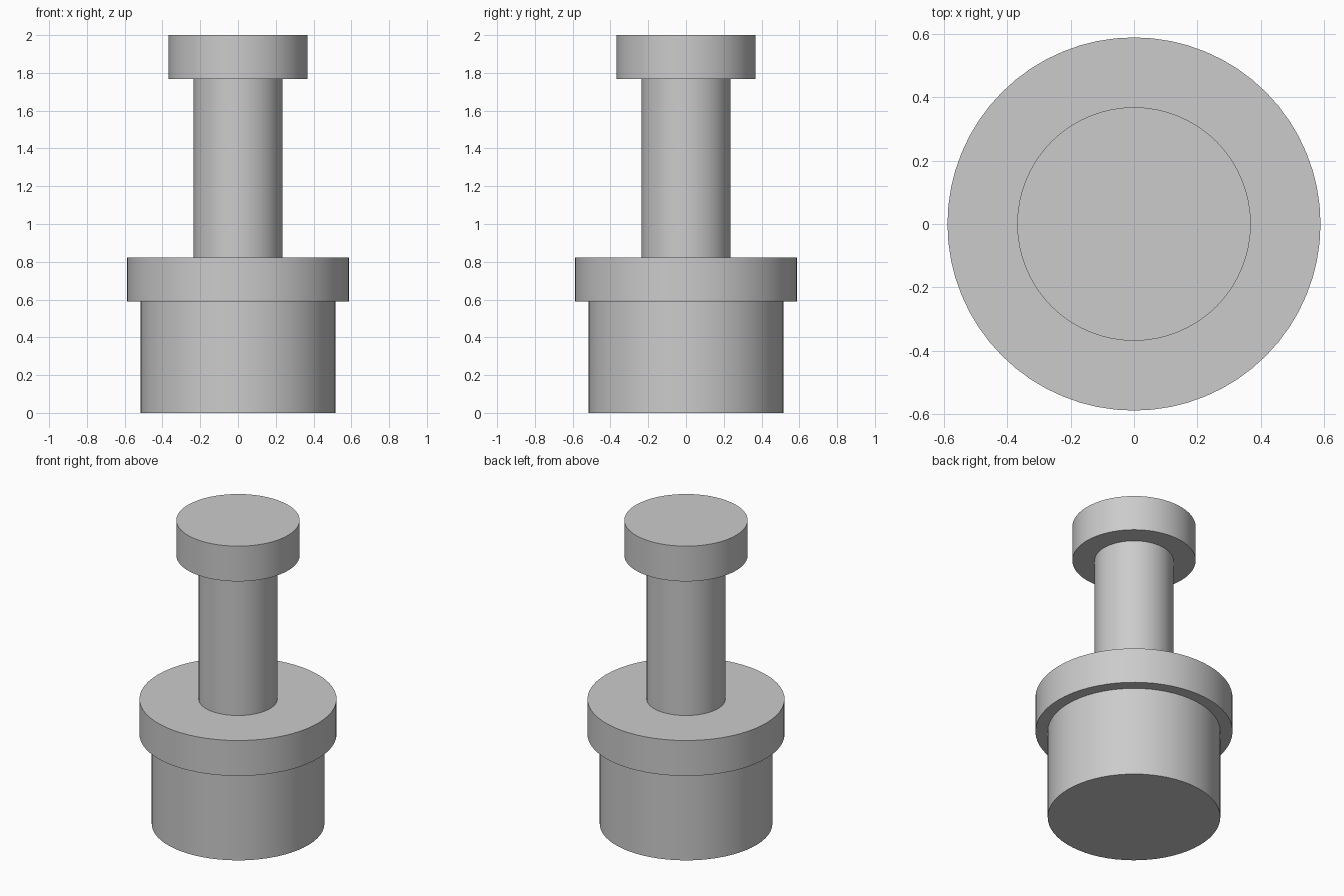
import bpy

cube = bpy.data.objects.get("Cube")
if cube:
    bpy.data.objects.remove(cube, do_unlink=True)

grey = bpy.data.materials.new("plain grey")
grey.use_nodes = True
colour = (0.6, 0.6, 0.6, 1)
grey.diffuse_color = colour
grey.node_tree.nodes["Principled BSDF"].inputs["Base Color"].default_value = colour


def disc(name, radius, bottom, top):
    """Upright solid cylinder between two heights."""
    bpy.ops.mesh.primitive_cylinder_add(
        vertices=64, radius=radius, depth=top - bottom,
        location=(0, 0, (bottom + top) / 2))
    part = bpy.context.object
    part.name = name
    part.data.materials.append(grey)
    bpy.ops.object.shade_smooth_by_angle()


# Stacked turned parts, from the floor up
disc("base", 0.515, 0, 0.59)
disc("flange", 0.588, 0.59, 0.823)
disc("stem", 0.235, 0.823, 1.768)
disc("head", 0.368, 1.768, 2)
